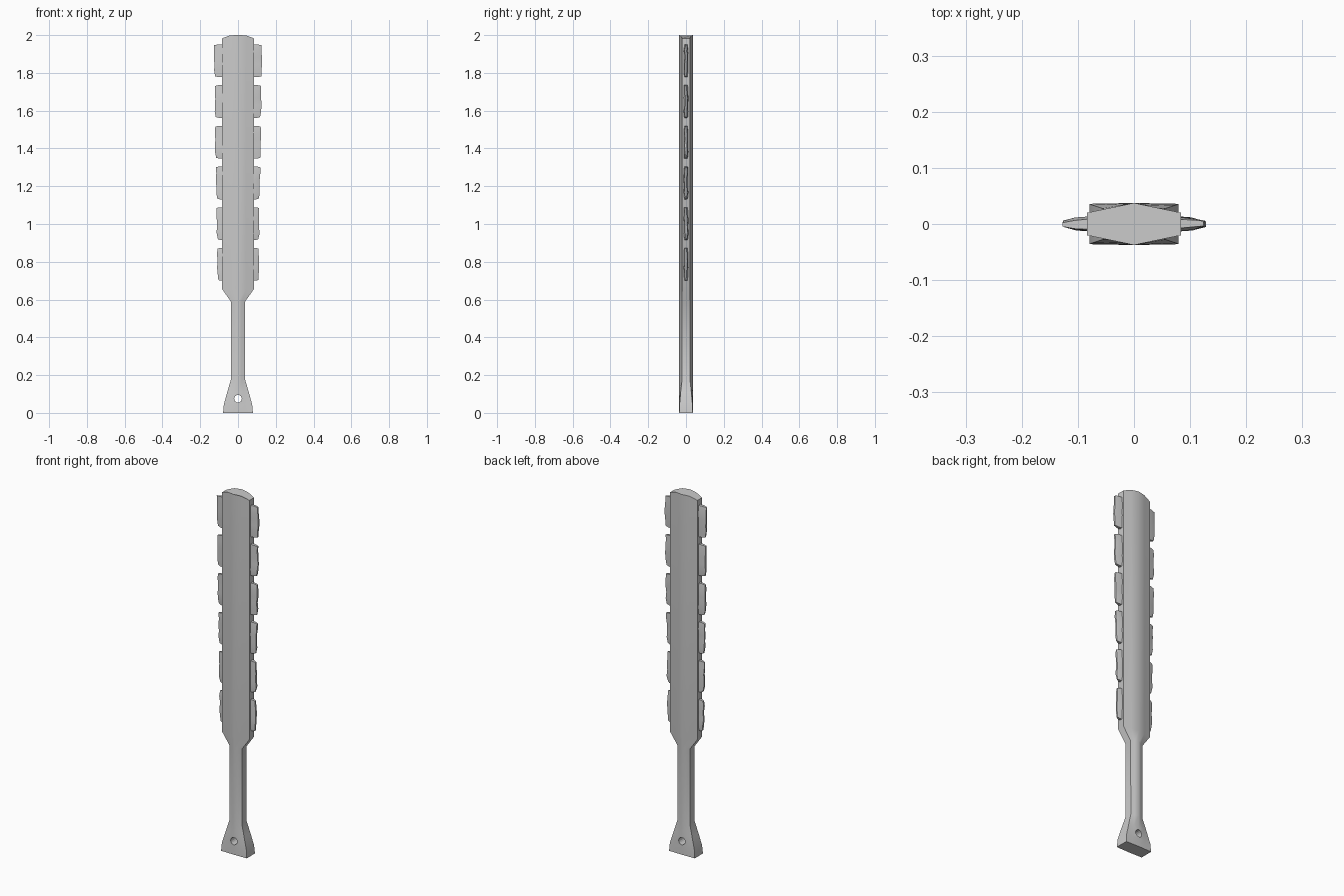
import bpy, bmesh, math, random

if "Cube" in bpy.data.objects:
    bpy.data.objects.remove(bpy.data.objects["Cube"])

random.seed(4)


def finish(bm, name, angle):
    bmesh.ops.recalc_face_normals(bm, faces=bm.faces)
    me = bpy.data.meshes.new(name)
    bm.to_mesh(me)
    bm.free()
    ob = bpy.data.objects.new(name, me)
    bpy.context.collection.objects.link(ob)
    bpy.ops.object.select_all(action='DESELECT')
    ob.select_set(True)
    bpy.context.view_layer.objects.active = ob
    bpy.ops.object.shade_smooth_by_angle(angle=math.radians(angle))
    return ob


def loft(rings):
    """Closed skin over equal-length rings of points, capped at both ends."""
    bm = bmesh.new()
    vs = [[bm.verts.new(p) for p in r] for r in rings]
    n = len(vs[0])
    for a, b in zip(vs, vs[1:]):
        for i in range(n):
            j = (i + 1) % n
            bm.faces.new((a[i], a[j], b[j], b[i]))
    bm.faces.new(vs[0])
    bm.faces.new(vs[-1])
    return bm


# Wooden club: height, half width, half depth at the sides, arch drop at the sides
D = 0.0375
sections = [(0.0, 0.079, 0.036, 0), (0.045, 0.075, 0.034, 0), (0.11, 0.057, 0.028, 0),
            (0.175, 0.038, 0.021, 0), (0.59, 0.038, 0.02, 0), (0.655, 0.084, 0.02, 0),
            (1.95, 0.084, 0.02, 0), (2.0, 0.084, 0.02, 0.017)]
steps = [-1, -0.5, 0, 0.5, 1]
drops = {0: 0, 0.5: 0.08, 1: 1}
rings = []
for z, w, s, drop in sections:
    half = [(k * w, s + (D - s) * (1 - abs(k)), z - drop * drops[abs(k)]) for k in steps]
    rings.append([(x, -y, h) for x, y, h in half] + [(x, y, h) for x, y, h in reversed(half)])
club = finish(loft(rings), "wooden_club", 40)

# Lanyard hole through the pommel
bpy.ops.mesh.primitive_cylinder_add(vertices=16, radius=0.02, depth=0.3,
                                    location=(0, 0, 0.075), rotation=(math.pi / 2, 0, 0))
cutter = bpy.context.object
cutter.name = "hole_cutter"
cutter.hide_render = True
cutter.hide_set(True)
mod = club.modifiers.new("hole", 'BOOLEAN')
mod.operation = 'DIFFERENCE'
mod.object = cutter
# Keep the hole cut ahead of the smoothing
club.modifiers.move(len(club.modifiers) - 1, 0)


def stone_blade(name, side, z0, z1, reach):
    """Knapped stone flake: tapered, slightly irregular cross-sections stacked in z."""
    rings = []
    n = 6
    for i in range(n):
        t = i / (n - 1)
        end = 1 if 0 < i < n - 1 else 0.75
        x_out = reach + random.uniform(-0.003, 0.002) - (0.004 if i == 0 else 0)
        th = 0.013 * end * random.uniform(0.85, 1.1)
        tip = 0.005 * end * random.uniform(0.7, 1.2)
        yo = random.uniform(-0.0015, 0.0015)
        mid = 0.085 + 0.5 * (x_out - 0.085)
        z = z0 + (z1 - z0) * t
        dip = (0.004, 0, 0, 0, 0, -0.004)[i]
        pts = [(0.072, -th, z), (mid, -0.75 * th + yo, z), (x_out, -tip + yo, z + dip),
               (x_out, tip + yo, z + dip), (mid, 0.75 * th + yo, z), (0.072, th, z)]
        rings.append([(side * x, y, h) for x, y, h in pts])
    finish(loft(rings), name, 30)


# Six stone blades down each edge, slightly longer towards the tip
for i in range(6):
    z0 = 0.70 + 0.2155 * i
    for side, label in ((-1, "left"), (1, "right")):
        stone_blade(f"stone_blade_{label}_{i + 1}", side, z0, z0 + 0.173, 0.11 + 0.0033 * i)
